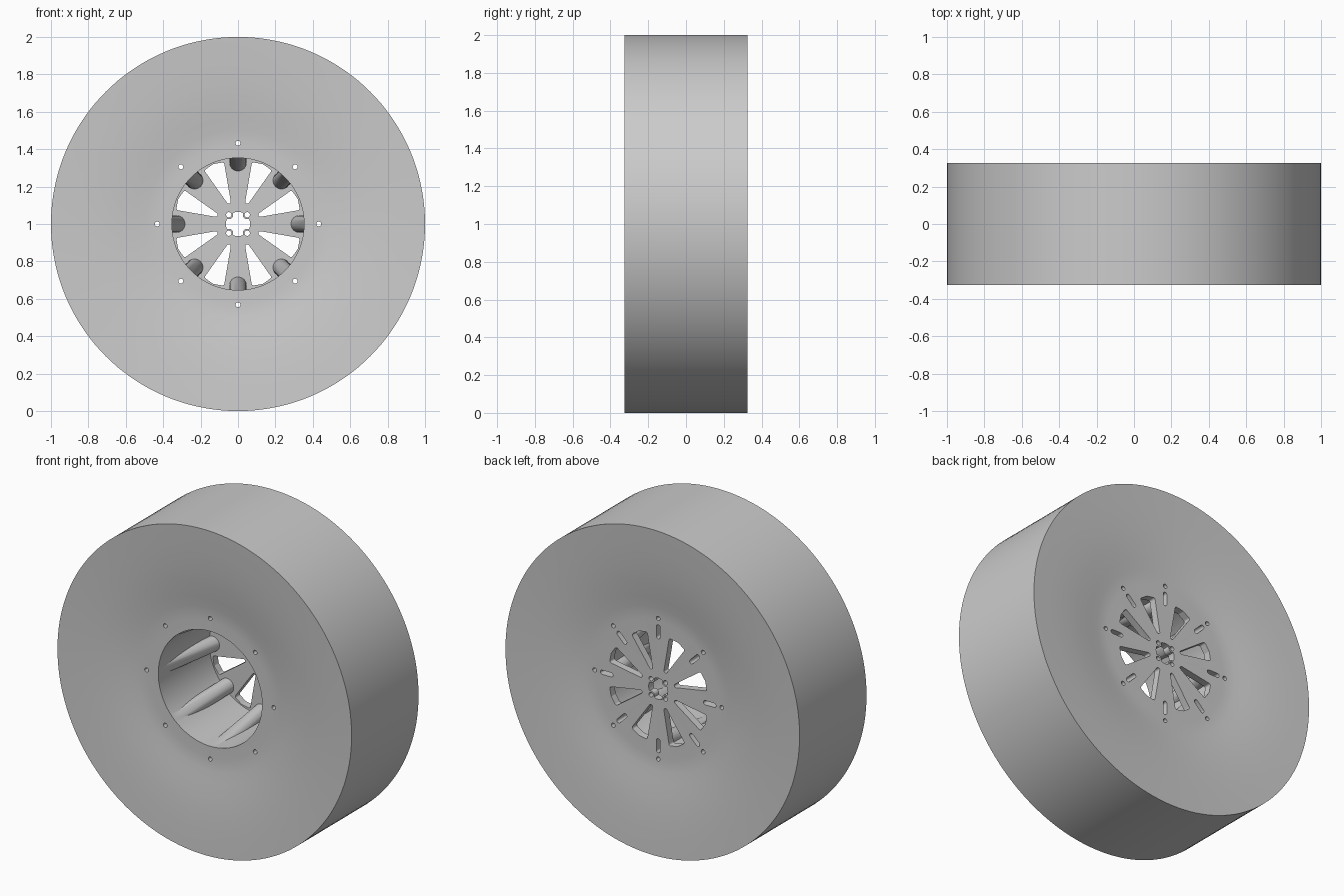
import bpy, bmesh, math
from mathutils import Matrix, Vector

if "Cube" in bpy.data.objects:
    bpy.data.objects.remove(bpy.data.objects["Cube"], do_unlink=True)

HALF = 0.325    # half the rim width
FACE = 0.27     # recessed hub face
PLATE = 0.225   # inner side of the spoke plate
BORE = 0.353
CENTRE = Matrix.Translation((0, 0, 1))

grey = bpy.data.materials.new("plain_grey")
grey.use_nodes = True
grey.diffuse_color = (0.6, 0.6, 0.6, 1)
grey.node_tree.nodes["Principled BSDF"].inputs["Base Color"].default_value = (0.6, 0.6, 0.6, 1)


def make_object(name, bm):
    bmesh.ops.recalc_face_normals(bm, faces=bm.faces[:])
    mesh = bpy.data.meshes.new(name)
    bm.to_mesh(mesh)
    bm.free()
    mesh.materials.append(grey)
    obj = bpy.data.objects.new(name, mesh)
    bpy.context.collection.objects.link(obj)
    return obj


def rounded_prism(bm, discs, y0, y1, angle, shift=0.0, sides=20):
    """Hull of discs (across, out, radius) from y0 to y1; shift moves the y1 end outward."""
    part = bmesh.new()
    for y, move in ((y0, 0.0), (y1, shift)):
        for across, out, radius in discs:
            for k in range(sides):
                a = math.tau * k / sides
                part.verts.new((across + radius * math.cos(a), y,
                                out + move + radius * math.sin(a)))
    result = bmesh.ops.convex_hull(part, input=part.verts[:])
    bmesh.ops.delete(part, geom=[g for g in result["geom_interior"]
                                 if isinstance(g, bmesh.types.BMVert)], context='VERTS')
    bmesh.ops.transform(part, matrix=CENTRE @ Matrix.Rotation(angle, 4, 'Y'), verts=part.verts[:])
    bmesh.ops.recalc_face_normals(part, faces=part.faces[:])
    temp = bpy.data.meshes.new("temp")
    part.to_mesh(temp)
    part.free()
    bm.from_mesh(temp)
    bpy.data.meshes.remove(temp)


def boolean(target, tool, operation):
    mod = target.modifiers.new(operation, 'BOOLEAN')
    mod.operation, mod.object, mod.solver = operation, tool, 'EXACT'
    tool.hide_render = True
    bpy.context.view_layer.objects.active = target
    bpy.ops.object.modifier_apply(modifier=mod.name)
    bpy.data.objects.remove(tool, do_unlink=True)


# Wheel body: closed profile with dished faces, turned around the axle
dish = [(1, 0), (0.87, 0.007), (0.75, 0.016), (0.65, 0.027), (0.56, 0.04),
        (0.5, 0.049), (0.46, 0.0535), (0.42, 0.055)]
profile = [(r, d - HALF) for r, d in dish]
profile += [(BORE, -FACE), (BORE, PLATE), (0.065, PLATE), (0.065, FACE)]
profile += [(r, HALF - d) for r, d in reversed(dish)]
bm = bmesh.new()
ring = [bm.verts.new((r, y, 1)) for r, y in profile]
edges = [bm.edges.new((ring[i - 1], ring[i])) for i in range(len(ring))]
bmesh.ops.spin(bm, geom=ring + edges, cent=(0, 0, 1), axis=(0, 1, 0),
               angle=math.tau, steps=144, use_duplicate=False)
bmesh.ops.remove_doubles(bm, verts=bm.verts[:], dist=1e-5)
wheel = make_object("wheel", bm)

eighths = [i * math.tau / 8 for i in range(8)]
quarters = [(i + 0.5) * math.tau / 4 for i in range(4)]

# Slanted half-round ribs in the bore, and bolt bosses round the axle hole
bm = bmesh.new()
for a in eighths:
    rounded_prism(bm, [(0, 0.402, 0.046)], -0.24, 0.245, a, shift=-0.076, sides=32)
for a in quarters:
    rounded_prism(bm, [(0, 0.07, 0.024)], PLATE + 0.0005, FACE - 0.0005, a)
boolean(wheel, make_object("ribs", bm), 'UNION')

# Spoke windows, through holes, blind slots and bolt holes
bm = bmesh.new()
for a in eighths:
    rounded_prism(bm, [(0, 0.13, 0.011), (-0.043, 0.325, 0.012),
                       (0, 0.334, 0.012), (0.043, 0.325, 0.012)],
                  PLATE - 0.02, 0.4, a + math.tau / 16)
    rounded_prism(bm, [(0, 0.432, 0.013)], -0.4, 0.4, a)
    rounded_prism(bm, [(0, 0.32, 0.013), (0, 0.38, 0.013)], 0.1, 0.4, a)
for a in quarters:
    rounded_prism(bm, [(0, 0.07, 0.014)], 0.1, 0.4, a)
boolean(wheel, make_object("openings", bm), 'DIFFERENCE')

# Smooth turned surfaces with crisp rims
bpy.ops.object.select_all(action='DESELECT')
wheel.select_set(True)
bpy.context.view_layer.objects.active = wheel
bpy.ops.object.shade_smooth_by_angle(angle=math.radians(30))
